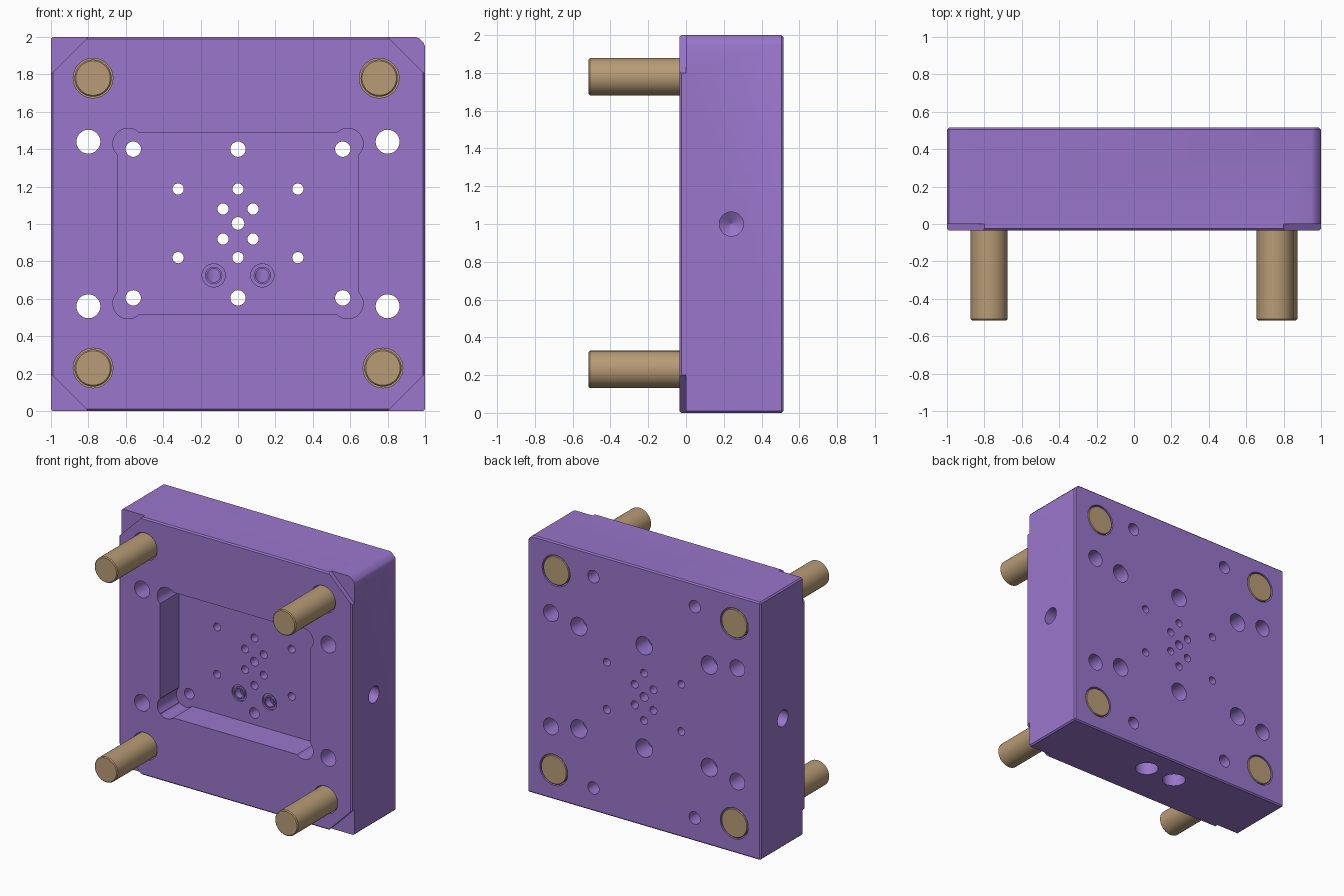
import bpy, bmesh, math
from mathutils import Matrix

if "Cube" in bpy.data.objects:
    bpy.data.objects.remove(bpy.data.objects["Cube"])

FRONT, BACK, FLOOR = -0.035, 0.515, 0.20
SEG = 40
INTO_Y = Matrix.Rotation(-math.pi / 2, 4, 'X')


def material(name, rgb):
    m = bpy.data.materials.new(name)
    m.diffuse_color = (*rgb, 1)
    m.use_nodes = True
    m.node_tree.nodes["Principled BSDF"].inputs["Base Color"].default_value = m.diffuse_color
    return m


def make(name, bm, mat):
    bmesh.ops.recalc_face_normals(bm, faces=bm.faces)
    me = bpy.data.meshes.new(name)
    bm.to_mesh(me)
    bm.free()
    ob = bpy.data.objects.new(name, me)
    bpy.context.collection.objects.link(ob)
    me.materials.append(mat)
    return ob


def prism(bm, pts, y0, y1):
    a = [bm.verts.new((x, y0, z)) for x, z in pts]
    b = [bm.verts.new((x, y1, z)) for x, z in pts]
    bm.faces.new(a)
    bm.faces.new(b)
    for i in range(len(pts)):
        j = (i + 1) % len(pts)
        bm.faces.new((a[i], a[j], b[j], b[i]))


def lathe(bm, prof, mat, ring=False):
    """Turn (radius, height) points about local z; ring closes the profile."""
    rows = [[bm.verts.new(mat @ Matrix.Rotation(2 * math.pi * k / SEG, 4, 'Z')
                          @ Matrix.Translation((r, 0, h)).to_translation())
             for k in range(SEG)] for r, h in prof]
    pairs = list(zip(rows, rows[1:]))
    if ring:
        pairs.append((rows[-1], rows[0]))
    else:
        bm.faces.new(rows[0])
        bm.faces.new(rows[-1])
    for a, b in pairs:
        for k in range(SEG):
            j = (k + 1) % SEG
            bm.faces.new((a[k], a[j], b[j], b[k]))


def bore(bm, x, z, prof, ring=False):
    lathe(bm, prof, Matrix.Translation((x, 0, z)) @ INTO_Y, ring)


def apply(ob, mod):
    with bpy.context.temp_override(object=ob, active_object=ob):
        bpy.ops.object.modifier_apply(modifier=mod.name)


def cut(ob, bm):
    c = make("cutter", bm, purple)
    c.hide_render = True
    m = ob.modifiers.new("cut", 'BOOLEAN')
    m.object, m.operation, m.solver = c, 'DIFFERENCE', 'EXACT'
    apply(ob, m)
    bpy.data.objects.remove(c)


def smooth(ob):
    bpy.ops.object.select_all(action='DESELECT')
    ob.select_set(True)
    bpy.context.view_layer.objects.active = ob
    bpy.ops.object.shade_smooth_by_angle(angle=math.radians(30))


purple = material("purple_steel", (0.32, 0.18, 0.60))
tan = material("tan_steel", (0.48, 0.33, 0.18))
pillars = [(-0.775, 1.78), (0.755, 1.78), (-0.775, 0.23), (0.775, 0.23)]
quad = [(sx, sz) for sx in (-1, 1) for sz in (-1, 1)]

# plate block with one larger orientation chamfer
bm = bmesh.new()
prism(bm, [(-1, 0), (1, 0), (1, 1.96), (0.96, 2), (-1, 2)], FRONT, BACK)
plate = make("mould_plate", bm, purple)
bev = plate.modifiers.new("edge", 'BEVEL')
bev.width, bev.segments, bev.limit_method = 0.01, 1, 'ANGLE'
apply(plate, bev)

# pocket, corner pry notches and holes from the outer faces
bm = bmesh.new()
prism(bm, [(-0.645, 0.515), (0.645, 0.515), (0.645, 1.49), (-0.645, 1.49)], -0.2, FLOOR)
for sx, sz in quad:
    prism(bm, [(sx * x, 1 + sz * z) for x, z in ((0.7, 1.1), (1.1, 0.7), (1.1, 1.1))], -0.2, 0)
    bore(bm, sx * 0.8, 1 + sz * 0.44, [(0.064, -0.2), (0.064, 0.7)])
    bore(bm, sx * 0.435, 1 + sz * 0.82, [(0.002, 0.22), (0.048, 0.25), (0.048, 0.7)])
for x, z in pillars:
    bore(bm, x, z, [(0.106, -0.2), (0.106, 0.4), (0.12, 0.4), (0.12, 0.7)])
for s in (-1, 1):
    # side lifting holes and bottom coolant channels
    side = Matrix.Translation((s, 0.24, 1)) @ Matrix.Rotation(-s * math.pi / 2, 4, 'Y')
    lathe(bm, [(0.064, -0.1), (0.064, 0.2), (0.002, 0.24)], side)
    lathe(bm, [(0.085, -0.1), (0.085, 0.25), (0.05, 0.27), (0.05, 0.77), (0.002, 0.8)],
          Matrix.Translation((s * 0.13, 0.3, 0)))
cut(plate, bm)

# pocket corner reliefs and coolant ports
bm = bmesh.new()
for sx, sz in quad:
    bore(bm, sx * 0.587, 1.0025 + sz * 0.427, [(0.082, -0.2), (0.082, FLOOR)])
for s in (-1, 1):
    bore(bm, s * 0.13, 0.725, [(0.036, 0.1), (0.036, 0.3)])
cut(plate, bm)

# pocket floor holes and seal grooves
bm = bmesh.new()
for x in (-0.56, 0, 0.56):
    for z in (0.605, 1.4):
        bore(bm, x, z, [(0.041, 0.1), (0.041, 0.37), (0.07, 0.37), (0.07, 0.7)])
for x in (-0.32, 0, 0.32):
    for z in (0.82, 1.187):
        bore(bm, x, z, [(0.03, 0.1), (0.03, 0.7)])
for sx, sz in quad:
    bore(bm, sx * 0.08, 1 + sz * 0.08, [(0.03, 0.1), (0.03, 0.7)])
bore(bm, 0, 1.003, [(0.034, 0.1), (0.034, 0.7)])
for s in (-1, 1):
    bore(bm, s * 0.13, 0.725, [(0.046, 0.1), (0.062, 0.1), (0.062, 0.213), (0.046, 0.213)], True)
cut(plate, bm)
smooth(plate)

# guide pillars with a shoulder at the back
for i, (x, z) in enumerate(pillars):
    bm = bmesh.new()
    bore(bm, x, z, [(0.092, -0.515), (0.099, -0.508), (0.099, 0.402),
                    (0.112, 0.402), (0.112, 0.51), (0.107, BACK)])
    smooth(make(f"guide_pillar_{i + 1}", bm, tan))
